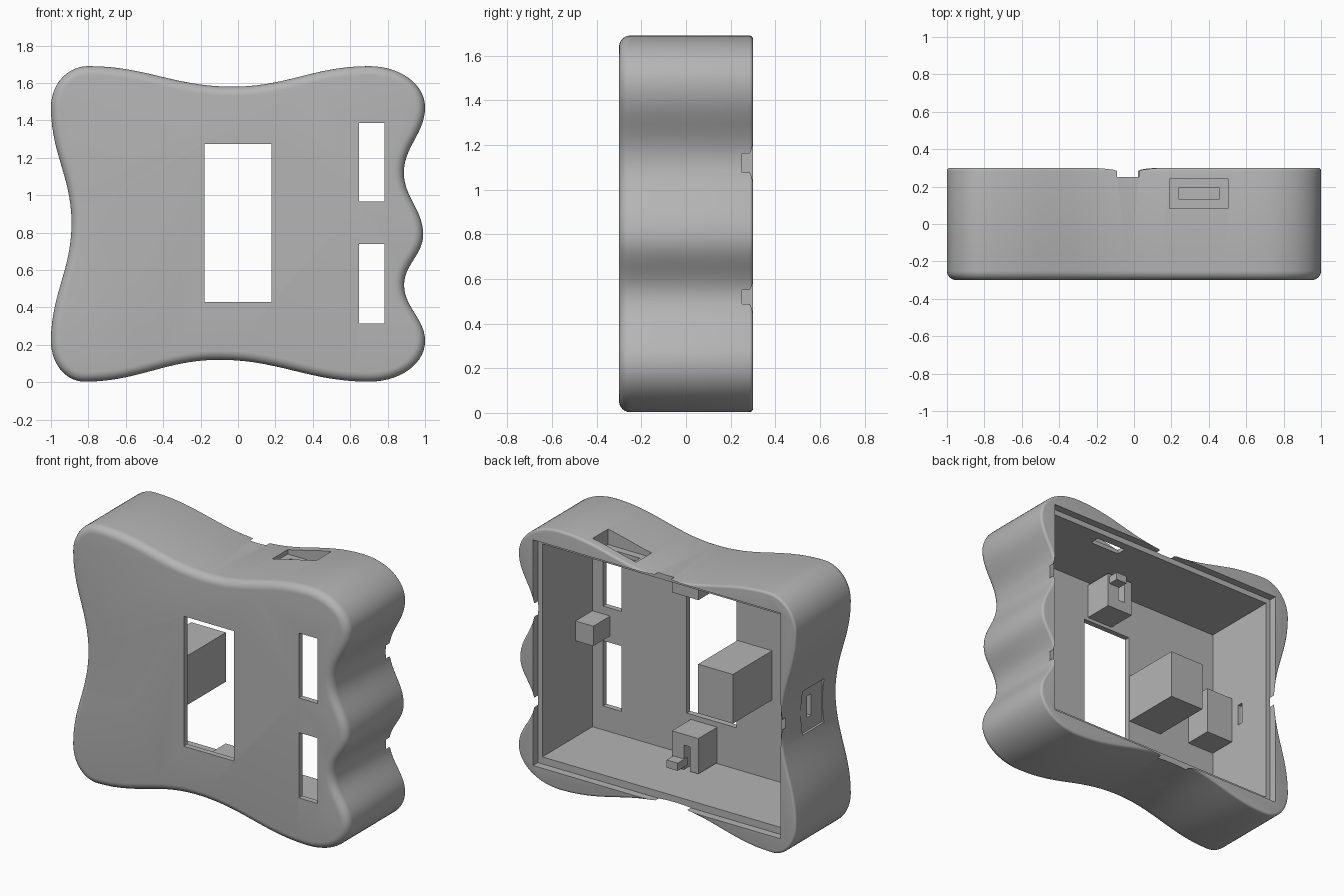
import bpy, bmesh, math
from mathutils import Vector

cube = bpy.data.objects.get("Cube")
if cube:
    bpy.data.objects.remove(cube, do_unlink=True)

grey = bpy.data.materials.new("plain grey")
grey.use_nodes = True
GREY = (0.46, 0.46, 0.46, 1)
grey.diffuse_color = GREY
grey.node_tree.nodes["Principled BSDF"].inputs["Base Color"].default_value = GREY

MID = 0.847      # height of the horizontal centre line
FLOOR = -0.264   # inner side of the front wall


def add_object(name, bm):
    bmesh.ops.recalc_face_normals(bm, faces=bm.faces[:])
    mesh = bpy.data.meshes.new(name)
    bm.to_mesh(mesh)
    bm.free()
    mesh.materials.append(grey)
    obj = bpy.data.objects.new(name, mesh)
    bpy.context.collection.objects.link(obj)
    return obj


def box(name, xs, ys, zs):
    bm = bmesh.new()
    bmesh.ops.create_cube(bm, size=1)
    for v in bm.verts:
        v.co = [r[0] if c < 0 else r[1] for c, r in zip(v.co, (xs, ys, zs))]
    return add_object(name, bm)


def rod(name, x, z, radius, ys):
    """Cylinder along y, used to drill round holes."""
    bm = bmesh.new()
    bmesh.ops.create_cone(bm, cap_ends=True, segments=24, radius1=radius,
                          radius2=radius, depth=ys[1] - ys[0])
    for v in bm.verts:
        v.co = (x + v.co.x, sum(ys) / 2 + v.co.z, z + v.co.y)
    return add_object(name, bm)


def activate(obj):
    bpy.ops.object.select_all(action='DESELECT')
    obj.select_set(True)
    bpy.context.view_layer.objects.active = obj


def combine(obj, tools, operation='DIFFERENCE'):
    activate(obj)
    for tool in tools:
        tool.hide_render = True
        mod = obj.modifiers.new("cut", 'BOOLEAN')
        mod.operation = operation
        mod.solver = 'EXACT'
        mod.object = tool
        bpy.ops.object.modifier_apply(modifier=mod.name)
        bpy.data.objects.remove(tool, do_unlink=True)


# Wavy outline: extreme points, with the axis their tangent follows
EXTREMES = [
    (-0.80, 1.69, 'h'), (-1.0, 1.47, 'v'), (-0.89, 0.85, 'v'),
    (-1.0, 0.22, 'v'), (-0.82, 0.003, 'h'), (-0.10, 0.12, 'h'),
    (0.70, 0.003, 'h'), (1.0, 0.22, 'v'), (0.888, 0.52, 'v'),
    (0.99, 0.79, 'v'), (0.887, 1.12, 'v'), (1.0, 1.47, 'v'),
    (0.70, 1.69, 'h'), (-0.03, 1.58, 'h'),
]


def outline(steps=14):
    pts = []
    for i, (x0, z0, a0) in enumerate(EXTREMES):
        x1, z1, a1 = EXTREMES[(i + 1) % len(EXTREMES)]
        p, q = Vector((x0, z0)), Vector((x1, z1))
        f = 0.4 if a0 == a1 else 0.56
        along = {'h': Vector((x1 - x0, 0)), 'v': Vector((0, z1 - z0))}
        c, d = p + along[a0] * f, q - along[a1] * f
        for k in range(steps):
            t = k / steps
            s = 1 - t
            pts.append(p * s**3 + c * 3 * s * s * t + d * 3 * s * t * t + q * t**3)
    return pts


def shell_body():
    pts = outline()
    n = len(pts)
    normals = []
    for i in range(n):
        t = (pts[(i + 1) % n] - pts[i - 1]).normalized()
        normals.append(Vector((-t.y, t.x)))   # points inward
    # Rounded front and back edges: (inset, depth)
    rings = []
    for r, y, sign, order in ((0.05, -0.30, 1, range(7)), (0.016, 0.30, -1, range(4, -1, -1))):
        last = max(order)
        for k in order:
            a = k / last * math.pi / 2
            rings.append((r * (1 - math.sin(a)), y + sign * r * (1 - math.cos(a))))
    bm = bmesh.new()
    loops = []
    for inset, y in rings:
        loop = []
        for p, m in zip(pts, normals):
            q = p + m * inset
            loop.append(bm.verts.new((q.x, y, q.y)))
        loops.append(loop)
    for a, b in zip(loops, loops[1:]):
        for i in range(n):
            j = (i + 1) % n
            bm.faces.new((a[i], a[j], b[j], b[i]))
    bm.faces.new(loops[0])
    bm.faces.new(loops[-1])
    return add_object("case_shell", bm)


shell = shell_body()
THROUGH = (-0.5, 0)
combine(shell, [
    # Main cavity and the shallow lid recess around it
    box("cavity", (-0.858, 0.858), (FLOOR, 0.5), (0.16, 1.545)),
    box("lid_recess", (-0.891, 0.891), (0.25, 0.5), (0.114, 1.5815)),
    # Front openings
    box("screen_opening", (-0.18, 0.18), THROUGH, (0.43, 1.275)),
    box("upper_opening", (0.648, 0.782), THROUGH, (0.965, 1.387)),
    box("lower_opening", (0.648, 0.782), THROUGH, (0.315, 0.74)),
    rod("upper_hole", -0.578, 1.108, 0.027, THROUGH),
    rod("lower_hole", -0.578, 0.592, 0.027, THROUGH),
    # Top socket pocket and slot
    box("top_pocket", (0.19, 0.503), (0.083, 0.24), (1.572, 1.9)),
    box("top_slot", (0.24, 0.455), (0.13, 0.195), (1.45, 1.9)),
    # Side socket pocket and slot
    box("side_pocket", (-1.2, -0.886), (-0.13, 0.09), (0.71, 0.995)),
    box("side_slot", (-1.2, -0.8), (-0.02, 0.02), (0.795, 0.935)),
])

parts = [shell]
BASE = FLOOR - 0.01   # posts sink a little into the front wall

# Large post beside the screen opening
post = box("large_post", (-0.435, -0.185), (BASE, 0.14), (0.68, 1.0))
combine(post, [rod("drill", -0.29, 0.84, 0.034, (0, 0.3))])
parts.append(post)

# Small post between the two side openings
post = box("small_post", (0.73, 0.862), (BASE, -0.09), (0.785, 0.914))
combine(post, [rod("drill", 0.793, 0.85, 0.025, (-0.2, 0))])
parts.append(post)

# Side block with two holes
post = box("side_block", (-0.862, -0.66), (BASE, -0.08), (0.70, 1.01))
combine(post, [rod("drill", -0.755, z, 0.033, (-0.18, 0)) for z in (0.787, 0.923)])
parts.append(post)

# Notched clips below and above the screen opening
for name, side in (("lower_clip", -1), ("upper_clip", 1)):
    def span(near, far):
        return sorted((MID + side * near, MID + side * far))
    clip = box(name, (-0.04, 0.15), (BASE, -0.07), span(0.45, 0.68))
    combine(clip, [
        box("notch", (0.02, 0.065), (-0.14, 0), span(0.52, 0.75)),
        rod("drill", 0.105, MID + side * 0.56, 0.025, (-0.18, 0)),
    ])
    combine(clip, [box("nub", (0.06, 0.14), (-0.1, 0.0), span(0.61, 0.66))], 'UNION')
    parts.append(clip)

for obj in parts:
    activate(obj)
    bpy.ops.object.shade_smooth_by_angle(angle=math.radians(30))
bpy.ops.object.select_all(action='DESELECT')
